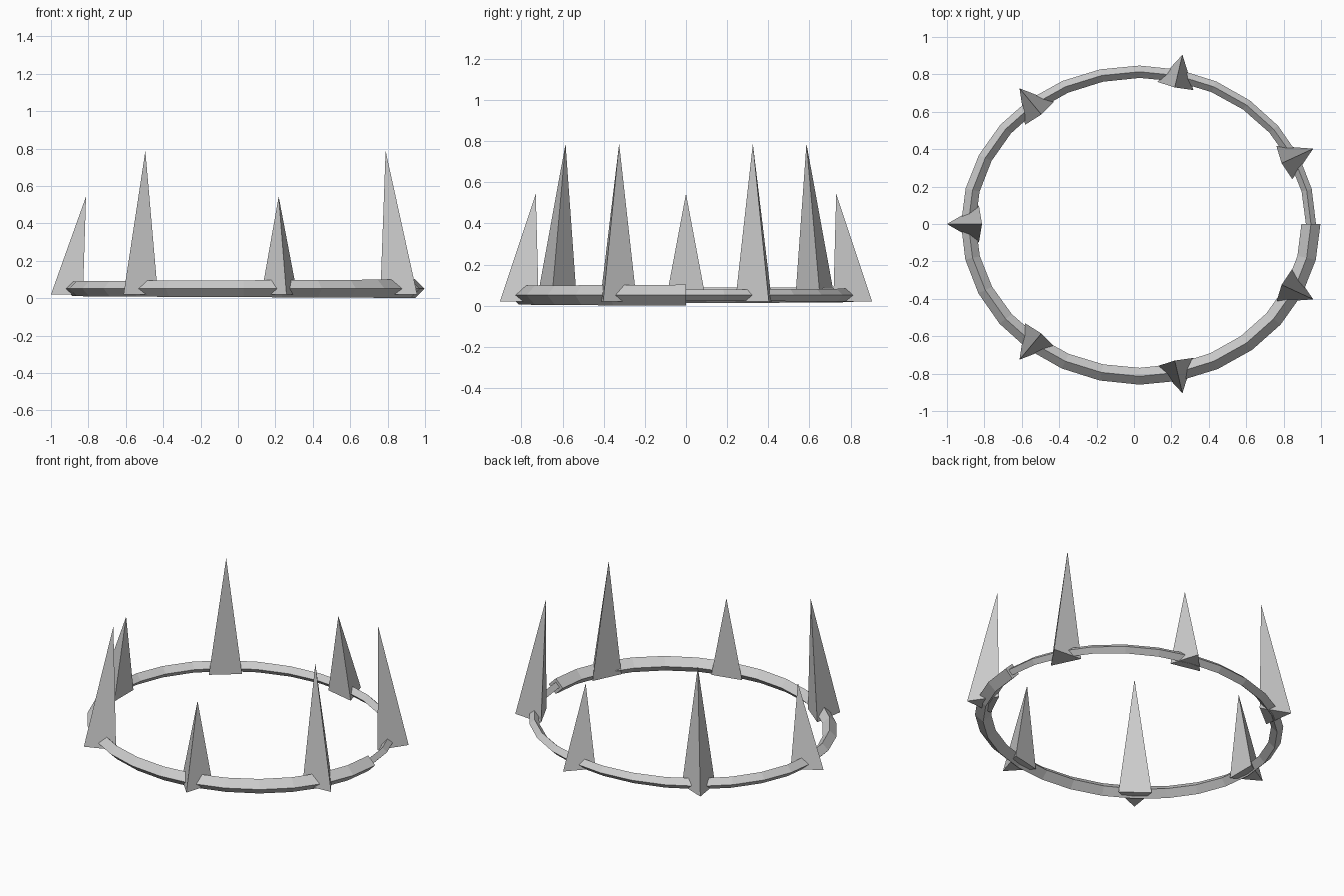
import bpy, bmesh
from math import sin, cos, pi

if "Cube" in bpy.data.objects:
    bpy.data.objects.remove(bpy.data.objects["Cube"])

CX, RX, RY = 0.03, 0.916, 0.814      # band centre line (ellipse)
SEGMENTS, SPIKES = 28, 7


def on_band(a, scale=1.0):
    return CX + RX * scale * cos(a), RY * scale * sin(a)


def make_object(name, bm):
    bmesh.ops.recalc_face_normals(bm, faces=bm.faces)
    mesh = bpy.data.meshes.new(name)
    bm.to_mesh(mesh)
    bm.free()
    obj = bpy.data.objects.new(name, mesh)
    bpy.context.collection.objects.link(obj)
    return obj


# Band: diamond section swept once round, growing from thin to thick
bm = bmesh.new()
rings = []
for i in range(SEGMENTS + 1):
    t = i / SEGMENTS
    a = 2 * pi * t
    x, y = on_band(a)
    h = 0.027 + 0.024 * t
    rings.append([bm.verts.new((x + h * cos(b) * cos(a),
                                y + h * cos(b) * sin(a),
                                0.051 + h * sin(b)))
                  for b in (0, pi / 2, pi, 3 * pi / 2)])
for r, s in zip(rings, rings[1:]):
    for k in range(4):
        n = (k + 1) % 4
        bm.faces.new((r[k], r[n], s[n], s[k]))
bm.faces.new(rings[0])
bm.faces.new(rings[-1])
make_object("crown_band", bm)

# Spikes: three-sided, leaning inward, alternating tall and short
for i in range(SPIKES):
    a = 2 * pi * (i + 0.5) / SPIKES
    x, y = on_band(a)
    tall = i % 2 == 0
    bm = bmesh.new()
    base = [bm.verts.new((x + 0.114 * cos(a + k * 2 * pi / 3),
                          y + 0.114 * sin(a + k * 2 * pi / 3), 0.02))
            for k in range(3)]
    tip = bm.verts.new((*on_band(a, 0.92), 0.788 if tall else 0.544))
    bm.faces.new(base)
    for k in range(3):
        bm.faces.new((base[k], base[(k + 1) % 3], tip))
    make_object(f"{'tall' if tall else 'short'}_spike_{i + 1}", bm)
